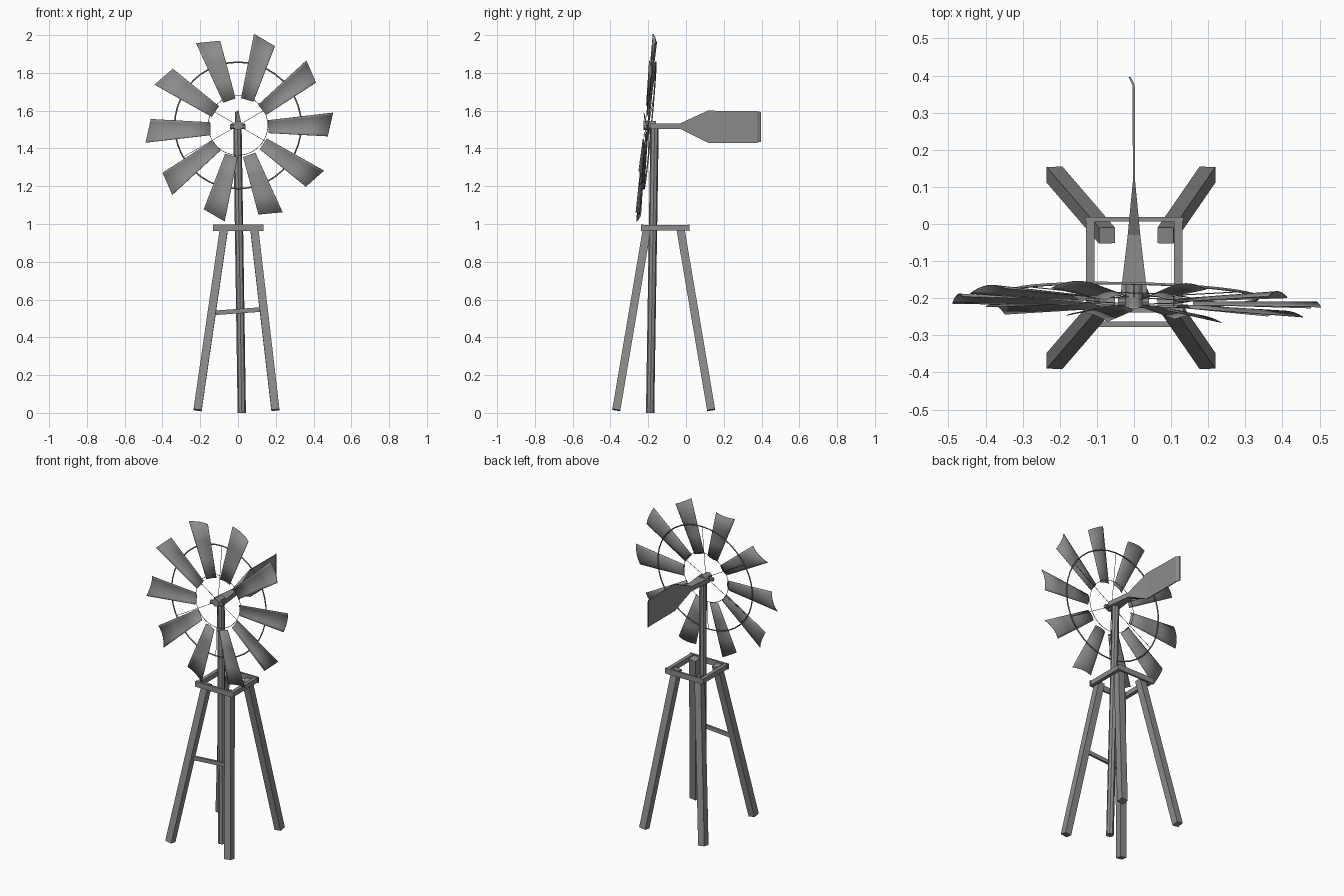
import bpy, bmesh
from math import sin, cos, pi, radians
from mathutils import Vector, Matrix

cube = bpy.data.objects.get("Cube")
if cube:
    bpy.data.objects.remove(cube, do_unlink=True)

metal = bpy.data.materials.new("weathered grey metal")
metal.use_nodes = True
grey = (0.26, 0.26, 0.26, 1)
metal.diffuse_color = grey
shader = metal.node_tree.nodes["Principled BSDF"]
shader.inputs["Base Color"].default_value = grey
shader.inputs["Roughness"].default_value = 0.8


def finish(bm, name, smooth=False):
    bmesh.ops.recalc_face_normals(bm, faces=bm.faces)
    mesh = bpy.data.meshes.new(name)
    bm.to_mesh(mesh)
    bm.free()
    mesh.materials.append(metal)
    for p in mesh.polygons:
        p.use_smooth = smooth
    obj = bpy.data.objects.new(name, mesh)
    bpy.context.scene.collection.objects.link(obj)
    return obj


def axes_matrix(a, b):
    """Frame at the middle of a-b with its z along the line and x near world x."""
    d = (b - a).normalized()
    x = Vector((1, 0, 0)) if abs(d.x) < 0.9 else Vector((0, 1, 0))
    y = d.cross(x).normalized()
    x = y.cross(d)
    m = Matrix((x, y, d)).transposed().to_4x4()
    m.translation = (a + b) / 2
    return m


def beam(name, a, b, w, h):
    """Rectangular bar from a to b."""
    a, b = Vector(a), Vector(b)
    bm = bmesh.new()
    size = Matrix.Diagonal((w, h, (b - a).length, 1))
    bmesh.ops.create_cube(bm, size=1, matrix=axes_matrix(a, b) @ size)
    return finish(bm, name)


def rod(name, a, b, r, sides=8):
    """Round bar from a to b."""
    a, b = Vector(a), Vector(b)
    bm = bmesh.new()
    bmesh.ops.create_cone(bm, cap_ends=True, segments=sides, radius1=r, radius2=r,
                          depth=(b - a).length, matrix=axes_matrix(a, b))
    return finish(bm, name)


# Tower legs, square bars leaning inwards
mid_y = -0.118
for sx, side in ((-1, "right"), (1, "left")):
    for sy, end in ((-1, "front"), (1, "back")):
        beam(f"{end}_{side}_leg",
             (sx * 0.206 - 0.008, mid_y + sy * 0.251, 0.015),
             (sx * 0.079 + 0.006, mid_y + sy * 0.087, 0.985), 0.043, 0.043)

# Platform frame and front brace
for y, end in ((-0.232, "front"), (0.013, "back")):
    beam(f"{end}_frame_bar", (-0.132, y, 0.98), (0.134, y, 0.98), 0.012, 0.034)
for x, side in ((-0.118, "right"), (0.119, "left")):
    beam(f"{side}_frame_bar", (x, -0.237, 0.98), (x, 0.017, 0.98), 0.023, 0.03)
beam("front_brace", (-0.12, -0.27, 0.53), (0.12, -0.27, 0.547), 0.014, 0.024)

# Pole
rod("pole", (0.02, -0.19, 0), (-0.003, -0.166, 1.53), 0.022)

# Tail: flat tapering boom flaring into a thin vane with a bent tip
sections = [  # y, centre x, half width, bottom z, top z
    (-0.19, 0, 0.036, 1.503, 1.533),
    (-0.03, 0, 0.017, 1.503, 1.533),
    (0.116, 0, 0.003, 1.43, 1.6),
    (0.375, -0.001, 0.003, 1.43, 1.597),
    (0.396, -0.012, 0.003, 1.435, 1.593),
]
bm = bmesh.new()
rings = []
for y, x, w, lo, hi in sections:
    rings.append([bm.verts.new(p) for p in
                  ((x - w, y, lo), (x + w, y, lo), (x + w, y, hi), (x - w, y, hi))])
for r, s in zip(rings, rings[1:]):
    for i in range(4):
        j = (i + 1) % 4
        bm.faces.new((r[i], r[j], s[j], s[i]))
bm.faces.new(rings[0])
bm.faces.new(rings[-1])
finish(bm, "tail_vane")

# Wheel frame, leaning slightly; the blades sit a little off the hub centre
hub = Vector((0, -0.21, 1.522))
blade_shift = Vector((0.007, 0, -0.012))


def wheel(radial, tangent, back, angle):
    x = radial * cos(angle) - tangent * sin(angle)
    z = radial * sin(angle) + tangent * cos(angle)
    return hub + Vector((x, back + 0.092 * z - 0.024 * x, z))


# Hub and axle
rod("hub", hub + Vector((0, -0.015, 0)), hub + Vector((0, 0.05, 0)), 0.024, 12)
rod("hub_cross_pin", hub + Vector((-0.043, 0, -0.008)), hub + Vector((0.041, 0, -0.008)), 0.012)

# Blades: cambered sheets, hollow towards the front, with slanted tips
ACROSS, ALONG = 8, 3
for k in range(10):
    angle = radians(36 * k + 2)
    bm = bmesh.new()
    grid = []
    for i in range(ALONG + 1):
        t = i / ALONG
        row = []
        for j in range(ACROSS + 1):
            s = 2 * j / ACROSS - 1
            radial = 0.153 + t * (0.33 + 0.016 * s)
            width = 0.034 + 0.028 * t
            camber = (0.008 + 0.007 * t) * (1 - s * s) - 0.005
            row.append(bm.verts.new(
                wheel(radial, s * width, camber - 0.004 * s, angle) + blade_shift))
        grid.append(row)
    for r, q in zip(grid, grid[1:]):
        for j in range(ACROSS):
            bm.faces.new((r[j], r[j + 1], q[j + 1], q[j]))
    blade = finish(bm, f"blade_{k + 1}", smooth=True)
    sheet = blade.modifiers.new("sheet_thickness", "SOLIDIFY")
    sheet.thickness = 0.002
    sheet.offset = 0


# Support rings behind the blades
def hoop(name, radius, tube, back, segments=40, sides=6):
    bm = bmesh.new()
    loops = []
    for i in range(segments):
        a = 2 * pi * i / segments
        loops.append([bm.verts.new(wheel(radius + tube * cos(2 * pi * j / sides), 0,
                                         back + tube * sin(2 * pi * j / sides), a))
                      for j in range(sides)])
    for i in range(segments):
        r, q = loops[i], loops[(i + 1) % segments]
        for j in range(sides):
            n = (j + 1) % sides
            bm.faces.new((r[j], r[n], q[n], q[j]))
    finish(bm, name, smooth=True)


hoop("outer_ring", 0.335, 0.004, 0.019)
hoop("inner_ring", 0.158, 0.0015, 0.01)

# Thin spokes from the hub to the outer ring
for k in range(6):
    a = radians(30 + 60 * k)
    rod(f"spoke_{k + 1}", wheel(0.015, 0, 0.012, a), wheel(0.335, 0, 0.019, a), 0.0014, 6)
